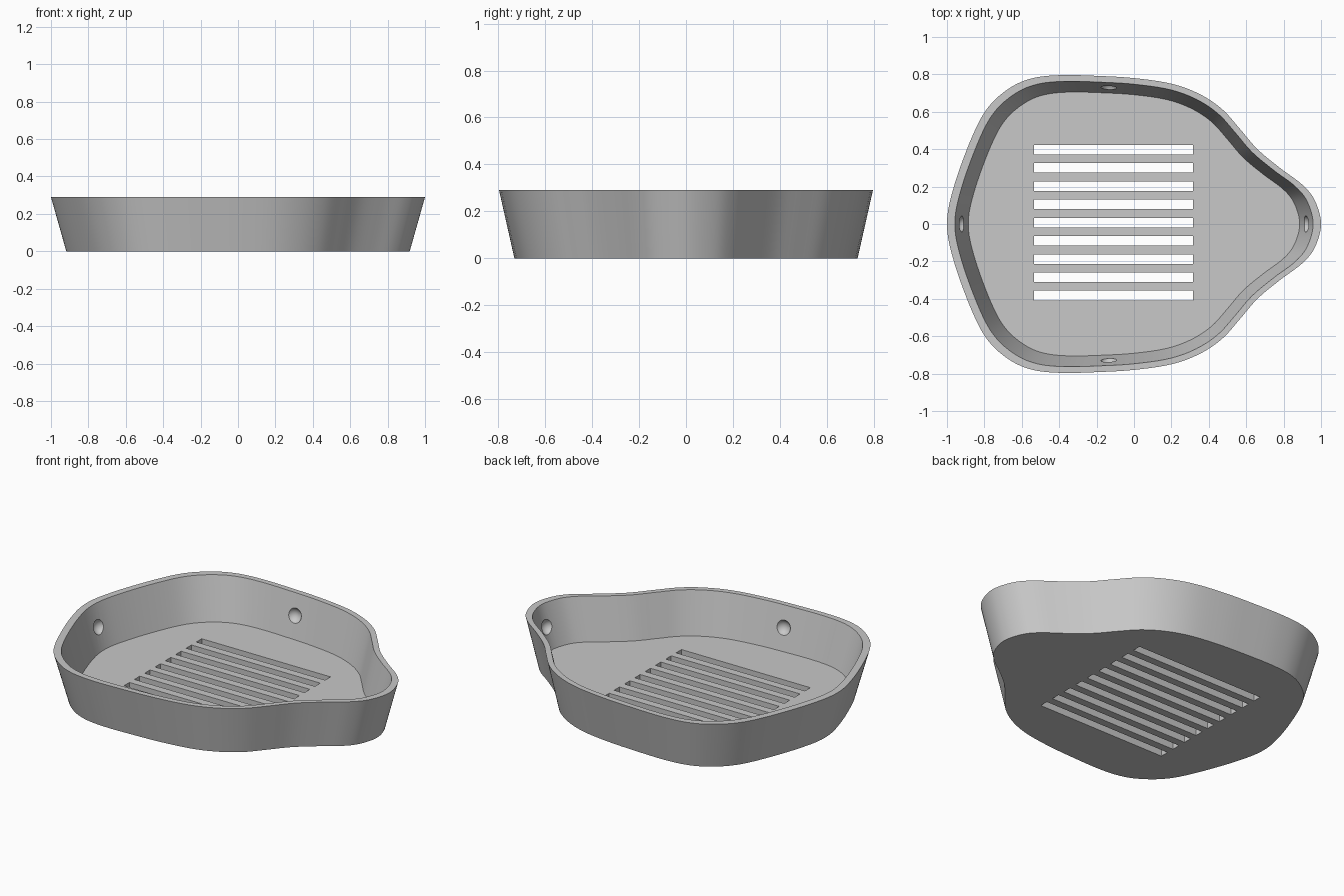
import bpy, bmesh, math
from mathutils import Vector

if "Cube" in bpy.data.objects:
    bpy.data.objects.remove(bpy.data.objects["Cube"])

HEIGHT, FLOOR = 0.29, 0.04

grey = bpy.data.materials.new("light grey")
grey.diffuse_color = (0.58, 0.58, 0.58, 1)
grey.use_nodes = True
grey.node_tree.nodes["Principled BSDF"].inputs["Base Color"].default_value = grey.diffuse_color

# Half of the rim outline, from the rounded back end to the spout
HALF = [(-1, 0), (-0.96, 0.21), (-0.86, 0.48), (-0.775, 0.63), (-0.66, 0.73),
        (-0.54, 0.78), (-0.39, 0.796), (-0.2, 0.792), (0, 0.78), (0.2, 0.75),
        (0.35, 0.695), (0.47, 0.615), (0.565, 0.51), (0.66, 0.40), (0.78, 0.30),
        (0.9, 0.21), (0.967, 0.125), (1, 0)]


def smooth_loop(points, steps=6):
    """Closed Catmull-Rom curve through the points."""
    n, out = len(points), []
    for i in range(n):
        a, b, c, d = (Vector(points[(i + k) % n]) for k in (-1, 0, 1, 2))
        for s in range(steps):
            t = s / steps
            out.append(0.5 * (2 * b + (c - a) * t + (2 * a - 5 * b + 4 * c - d) * t * t
                              + (3 * b - a - 3 * c + d) * t ** 3))
    return out


def finish(bm, name):
    bmesh.ops.recalc_face_normals(bm, faces=bm.faces)
    mesh = bpy.data.meshes.new(name)
    bm.to_mesh(mesh)
    bm.free()
    mesh.materials.append(grey)
    obj = bpy.data.objects.new(name, mesh)
    bpy.context.collection.objects.link(obj)
    return obj


# Tray shell: outer wall, rim, inner wall and floor as scaled copies of the outline
outline = smooth_loop(HALF + [(x, -y) for x, y in HALF[-2:0:-1]])
bm = bmesh.new()
rings = [[bm.verts.new((p.x * s, p.y * s, z)) for p in outline]
         for s, z in ((0.918, 0), (1, HEIGHT), (0.958, HEIGHT), (0.886, FLOOR))]
n = len(outline)
for lower, upper in zip(rings, rings[1:]):
    for i in range(n):
        j = (i + 1) % n
        bm.faces.new((lower[i], lower[j], upper[j], upper[i]))
bm.faces.new(rings[0])
bm.faces.new(rings[-1])
tray = finish(bm, "soap_tray")

# Drain slots through the floor
bm = bmesh.new()
for k in range(9):
    box = bmesh.ops.create_cube(bm, size=1)["verts"]
    bmesh.ops.scale(bm, vec=(0.85, 0.051, 0.2), verts=box)
    bmesh.ops.translate(bm, vec=(-0.11, 0.397 - k * 0.0974, 0.02), verts=box)
slots = finish(bm, "slot_cutter")

# Round dimples in the inner wall, one on each side
bm = bmesh.new()
tilt = math.atan(0.28)
for x, y, inward in ((-0.922, 0, (1, 0)), (0.922, 0, (-1, 0)),
                     (-0.135, 0.729, (0, -1)), (-0.135, -0.729, (0, 1))):
    normal = Vector((inward[0] * math.cos(tilt), inward[1] * math.cos(tilt), math.sin(tilt)))
    ball = bmesh.ops.create_uvsphere(bm, u_segments=32, v_segments=16, radius=0.046)["verts"]
    bmesh.ops.translate(bm, vec=Vector((x, y, 0.167)) + normal * 0.018, verts=ball)
dimples = finish(bm, "dimple_cutter")

bpy.context.view_layer.objects.active = tray
tray.select_set(True)
for cutter in (slots, dimples):
    mod = tray.modifiers.new("cut", "BOOLEAN")
    mod.operation, mod.solver, mod.object = "DIFFERENCE", "EXACT", cutter
    bpy.ops.object.modifier_apply(modifier=mod.name)
    bpy.data.objects.remove(cutter)

bpy.ops.object.shade_smooth_by_angle(angle=math.radians(30))
